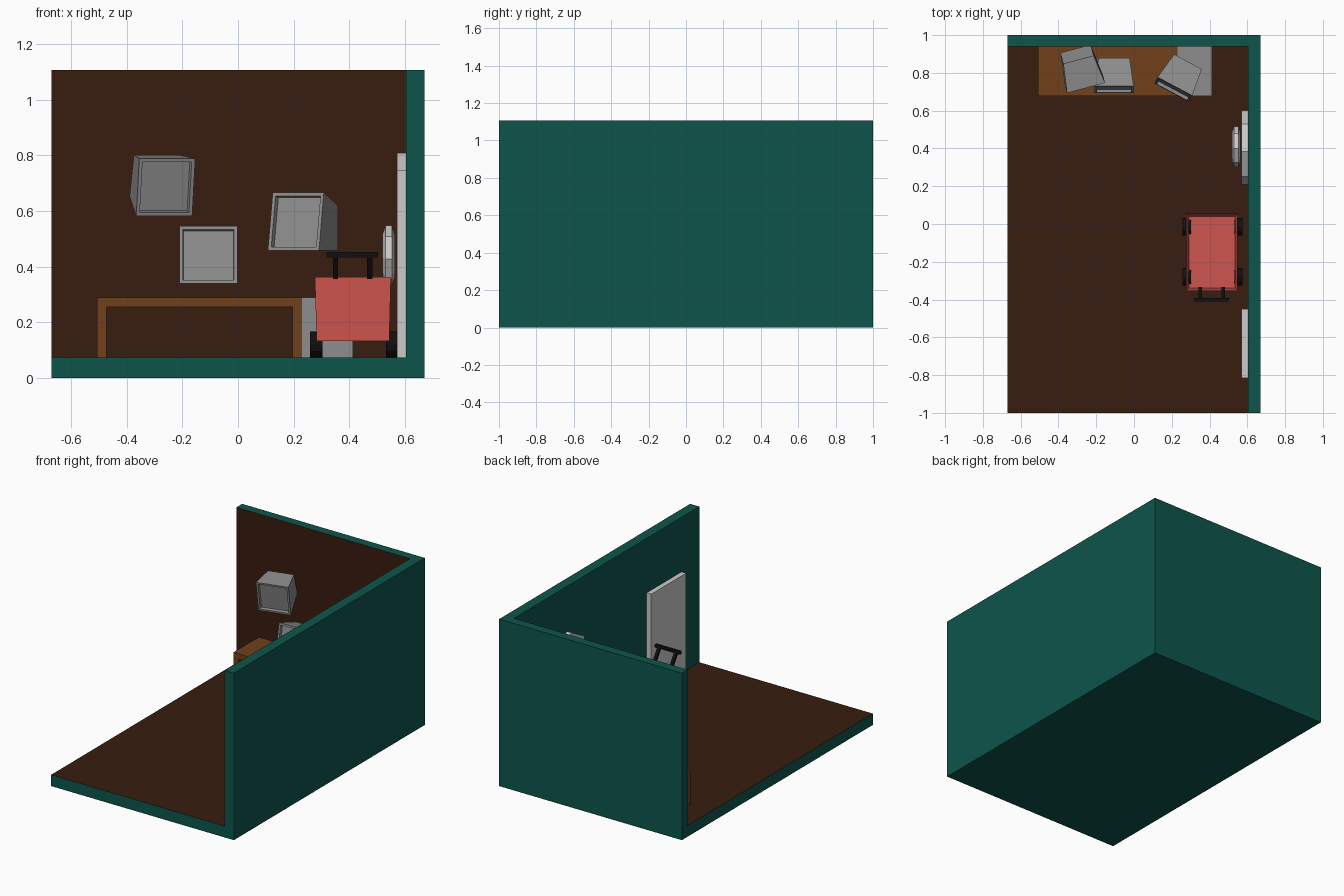
import bpy, bmesh
from math import radians, cos, sin, pi
from mathutils import Vector, Matrix

if "Cube" in bpy.data.objects:
    bpy.data.objects.remove(bpy.data.objects["Cube"])


def material(name, rgb):
    m = bpy.data.materials.new(name)
    m.diffuse_color = (*rgb, 1)
    m.use_nodes = True
    m.node_tree.nodes["Principled BSDF"].inputs["Base Color"].default_value = m.diffuse_color
    return m


TEAL = material("teal_paint", (0.004, 0.09, 0.07))
FLOOR = material("dark_wood", (0.04, 0.012, 0.005))
WOOD = material("desk_wood", (0.16, 0.052, 0.01))
RED = material("red_plastic", (0.62, 0.09, 0.08))
BLACK = material("black_rubber", (0.005, 0.005, 0.005))
GREY = material("grey_plastic", (0.27, 0.27, 0.27))


def add(name, bm, *mats):
    bmesh.ops.recalc_face_normals(bm, faces=bm.faces)
    me = bpy.data.meshes.new(name)
    bm.to_mesh(me)
    bm.free()
    ob = bpy.data.objects.new(name, me)
    bpy.context.collection.objects.link(ob)
    for m in mats:
        me.materials.append(m)
    return ob


def box_bm(lo, hi):
    bm = bmesh.new()
    bmesh.ops.create_cube(bm, size=1)
    for v in bm.verts:
        v.co = [l + (c + 0.5) * (h - l) for l, h, c in zip(lo, hi, v.co)]
    return bm


def box(name, lo, hi, *mats):
    return add(name, box_bm(lo, hi), *mats)


def beam(name, a, b, size, *mats):
    """Square bar from a to b."""
    a, b = Vector(a), Vector(b)
    h = (b - a).length / 2
    bm = box_bm((-size / 2, -size / 2, -h), (size / 2, size / 2, h))
    turn = (b - a).to_track_quat('Z', 'Y').to_matrix().to_4x4()
    bm.transform(Matrix.Translation((a + b) / 2) @ turn)
    return add(name, bm, *mats)


def disc(name, rings, y, z, sides, turn, *mats):
    """Disc with its axis along x; rings are (x, radius) pairs."""
    bm = bmesh.new()
    loops = [[bm.verts.new((x, y + r * cos(turn + 2 * pi * i / sides),
                            z + r * sin(turn + 2 * pi * i / sides)))
              for i in range(sides)] for x, r in rings]
    for p, q in zip(loops, loops[1:]):
        for i in range(sides):
            j = (i + 1) % sides
            bm.faces.new((p[i], p[j], q[j], q[i]))
    bm.faces.new(loops[0])
    bm.faces.new(loops[-1])
    return add(name, bm, *mats)


# Room: floor slab with the L-shaped strip raised into two walls
bm = box_bm((-0.67, -1, 0), (0.67, 1, 0.075))
for co, no in (((0.603, 0, 0), (1, 0, 0)), ((0, 0.94, 0), (0, 1, 0))):
    bmesh.ops.bisect_plane(bm, geom=bm.verts[:] + bm.edges[:] + bm.faces[:],
                           plane_co=co, plane_no=no)
bm.normal_update()
strip = []
for f in bm.faces:
    if f.normal.z > 0.9:
        c = f.calc_center_median()
        if c.x > 0.603 or c.y > 0.94:
            strip.append(f)
        else:
            f.material_index = 1
res = bmesh.ops.extrude_face_region(bm, geom=strip)
bmesh.ops.translate(bm, vec=(0, 0, 1.032),
                    verts=[g for g in res["geom"] if isinstance(g, bmesh.types.BMVert)])
add("room", bm, TEAL, FLOOR)

# Desk: inverted U profile pulled along y
bm = bmesh.new()
pts = [(-0.507, 0.075), (-0.507, 0.29), (0.23, 0.29), (0.23, 0.075),
       (0.195, 0.075), (0.195, 0.256), (-0.472, 0.256), (-0.472, 0.075)]
f = bm.faces.new([bm.verts.new((x, 0.677, z)) for x, z in pts])
res = bmesh.ops.extrude_face_region(bm, geom=[f], use_keep_orig=True)
bmesh.ops.translate(bm, vec=(0, 0.263, 0),
                    verts=[g for g in res["geom"] if isinstance(g, bmesh.types.BMVert)])
add("desk", bm, WOOD)
box("desk_cabinet", (0.23, 0.677, 0.075), (0.413, 0.94, 0.29), GREY)


# Monitors: tapered case with a leaning, recessed screen
def monitor(name, loc, pitch, yaw):
    bm = box_bm((-1, 0, 0), (1, 1, 1))
    for v in bm.verts:
        back, top = v.co.y > 0.5, v.co.z > 0.5
        v.co.x *= 0.083 if back else 0.104
        v.co.y = 0.185 if back else (0.037 if top else 0)
        v.co.z = (0.161 if back else 0.207) if top else 0
    bm.normal_update()
    front = min(bm.faces, key=lambda f: f.normal.y)
    n = front.normal.copy()
    bmesh.ops.inset_region(bm, faces=[front], thickness=0.018)
    bmesh.ops.inset_region(bm, faces=[front], thickness=0.003, depth=0)
    bmesh.ops.translate(bm, vec=n * -0.018, verts=front.verts)
    ob = add(name, bm, GREY)
    ob.location = loc
    ob.rotation_euler = (radians(pitch), 0, radians(yaw))


monitor("monitor_left", (-0.265, 0.762, 0.583), 22, 15)
monitor("monitor_middle", (-0.106, 0.693, 0.34), 0, 0)
monitor("monitor_right", (0.199, 0.696, 0.459), 0, -28)

# Door and round wall pieces
box("door", (0.57, -0.815, 0.075), (0.603, -0.45, 0.745))
disc("wall_disc", [(0.57, 0.197), (0.603, 0.197)], 0.405, 0.612, 8, radians(6))
disc("small_disc", [(0.518, 0.075), (0.53, 0.108), (0.552, 0.108), (0.564, 0.075)],
     0.41, 0.44, 8, radians(6))

# Cart: open tub, four wheels, push handle
bm = box_bm((0.276, -0.354, 0.133), (0.549, 0.058, 0.364))
for v in bm.verts:
    if v.co.z < 0.2:
        v.co.x += 0.006 if v.co.x < 0.4 else -0.006
        v.co.y += 0.006 if v.co.y < 0 else -0.008
bm.normal_update()
top = max(bm.faces, key=lambda f: f.normal.z)
bmesh.ops.inset_region(bm, faces=[top], thickness=0.014)
for v in top.verts:
    v.co.z = 0.147
    v.co.x += 0.004 if v.co.x < 0.4 else -0.004
    v.co.y += 0.006 if v.co.y < 0 else -0.008
add("cart_tub", bm, RED)
for side, x0, x1 in (("left", 0.258, 0.303), ("right", 0.532, 0.575)):
    for end, y in (("back", -0.015), ("front", -0.28)):
        disc(f"wheel_{end}_{side}", [(x0, 0.046), (x1, 0.046)], y, 0.121, 12, 0, BLACK)
for side, x in (("left", 0.35), ("right", 0.473)):
    beam(f"handle_post_{side}", (x, -0.342, 0.355), (x, -0.4, 0.443), 0.019, BLACK)
beam("handle_bar", (0.318, -0.4, 0.443), (0.503, -0.4, 0.443), 0.019, BLACK)
